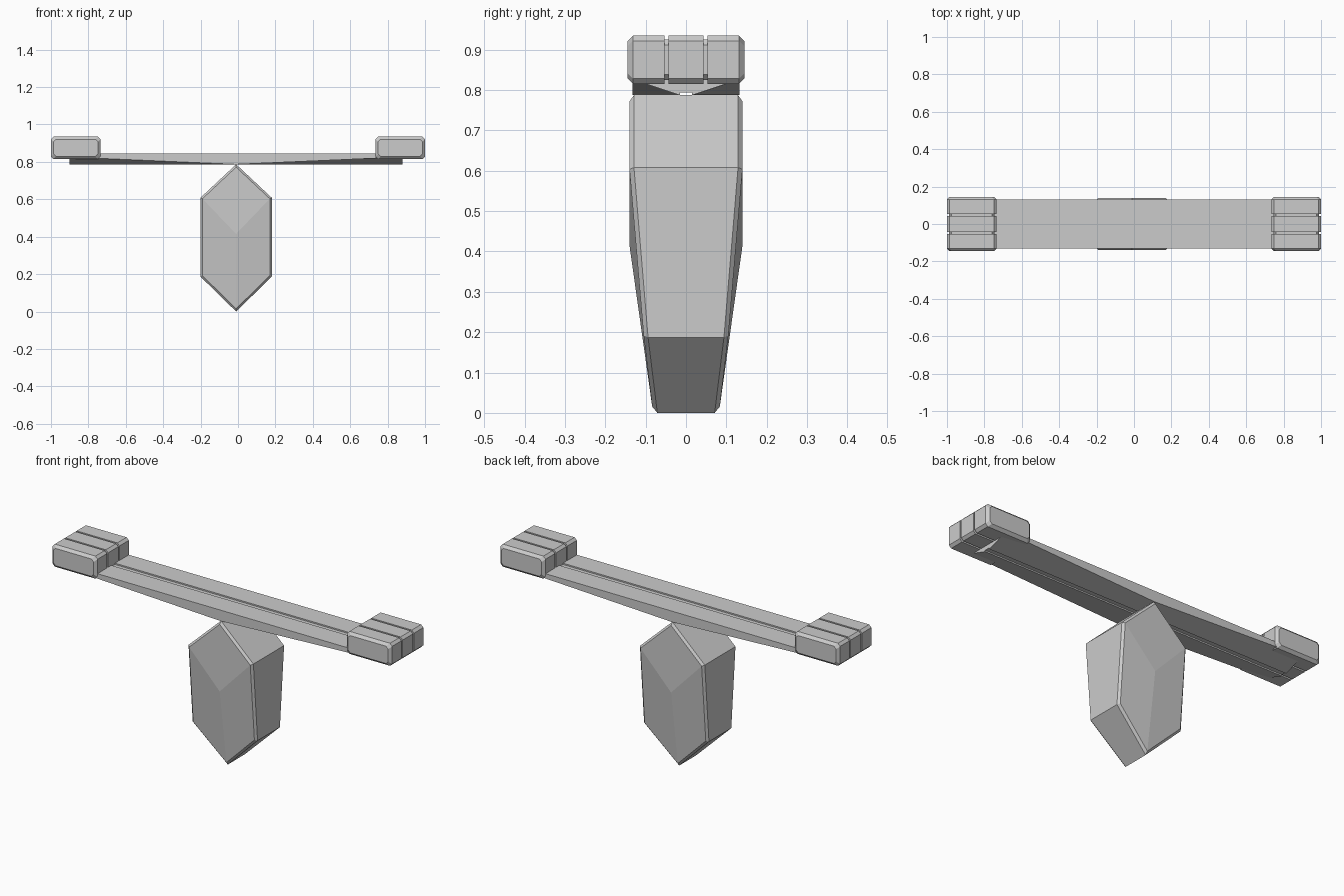
import bpy, bmesh

if "Cube" in bpy.data.objects:
    bpy.data.objects.remove(bpy.data.objects["Cube"])

CX = -0.01  # centre of body and bar


def make_object(name, bm):
    bmesh.ops.recalc_face_normals(bm, faces=bm.faces[:])
    me = bpy.data.meshes.new(name)
    bm.to_mesh(me)
    bm.free()
    ob = bpy.data.objects.new(name, me)
    bpy.context.collection.objects.link(ob)
    return ob


def loft(name, rings):
    """Skin a list of equal-length closed rings and cap both ends."""
    bm = bmesh.new()
    rows = [[bm.verts.new(p) for p in r] for r in rings]
    n = len(rows[0])
    for a, b in zip(rows, rows[1:]):
        for i in range(n):
            j = (i + 1) % n
            bm.faces.new((a[i], a[j], b[j], b[i]))
    bm.faces.new(rows[0])
    bm.faces.new(rows[-1])
    return make_object(name, bm)


# Tapered hexagonal body with a chamfered rim
def build_body():
    bm = bmesh.new()
    # x offset, z, half depth
    hexa = [(0, 0.787, 0.14), (0.191, 0.608, 0.14), (0.191, 0.187, 0.105),
            (0, 0, 0.082), (-0.191, 0.187, 0.105), (-0.191, 0.608, 0.14)]
    sides = []
    for s in (-1, 1):
        v = [bm.verts.new((CX + x, s * d, z)) for x, z, d in hexa]
        c = bm.verts.new((CX, s * 0.14, 0.415))
        bm.faces.new((v[0], v[1], c, v[5]))
        bm.faces.new((v[1], v[2], v[3], c))
        bm.faces.new((v[5], c, v[3], v[4]))
        sides.append(v)
    f, b = sides
    for i in range(6):
        j = (i + 1) % 6
        bm.faces.new((f[i], f[j], b[j], b[i]))
    bmesh.ops.recalc_face_normals(bm, faces=bm.faces[:])
    rim = [bm.edges.get((v[i], v[(i + 1) % 6])) for v in sides for i in range(6)]
    bmesh.ops.bevel(bm, geom=rim, offset=0.011, offset_type='OFFSET',
                    segments=1, affect='EDGES', profile=0.5)
    return make_object("body", bm)


# Bar section: grooved top and bottom, lower edges rising toward the ends
def bar_ring(x, edge_z):
    half = [(0.132, 0.845), (0.132, edge_z), (0.015, 0.787), (0.015, 0.794)]
    right = [(0.015, 0.838), (0.015, 0.845)] + half
    left = [(-y, z) for y, z in reversed(right)]
    return [(x, y, z) for y, z in right + left]


# End block: chamfered box with two grooves wrapped around it
def block_ring(cx, y, inset):
    hx, hz, c = 0.1325 - inset, 0.06 - inset, 0.013
    oct_ = [(hx, hz - c), (hx - c, hz), (c - hx, hz), (-hx, hz - c),
            (-hx, c - hz), (c - hx, -hz), (hx - c, -hz), (hx, c - hz)]
    return [(cx + x, y, 0.875 + z) for x, z in oct_]


build_body()
loft("cross_bar", [bar_ring(CX - 0.89, 0.826), bar_ring(CX, 0.787),
                   bar_ring(CX + 0.89, 0.826)])

stations = [(-0.145, 0.014), (-0.131, 0), (-0.053, 0), (-0.053, 0.01),
            (-0.043, 0.01), (-0.043, 0)]
stations += [(-y, i) for y, i in reversed(stations)]
for name, cx in (("left_block", -0.8675), ("right_block", 0.8675)):
    loft(name, [block_ring(cx, y, i) for y, i in stations])
